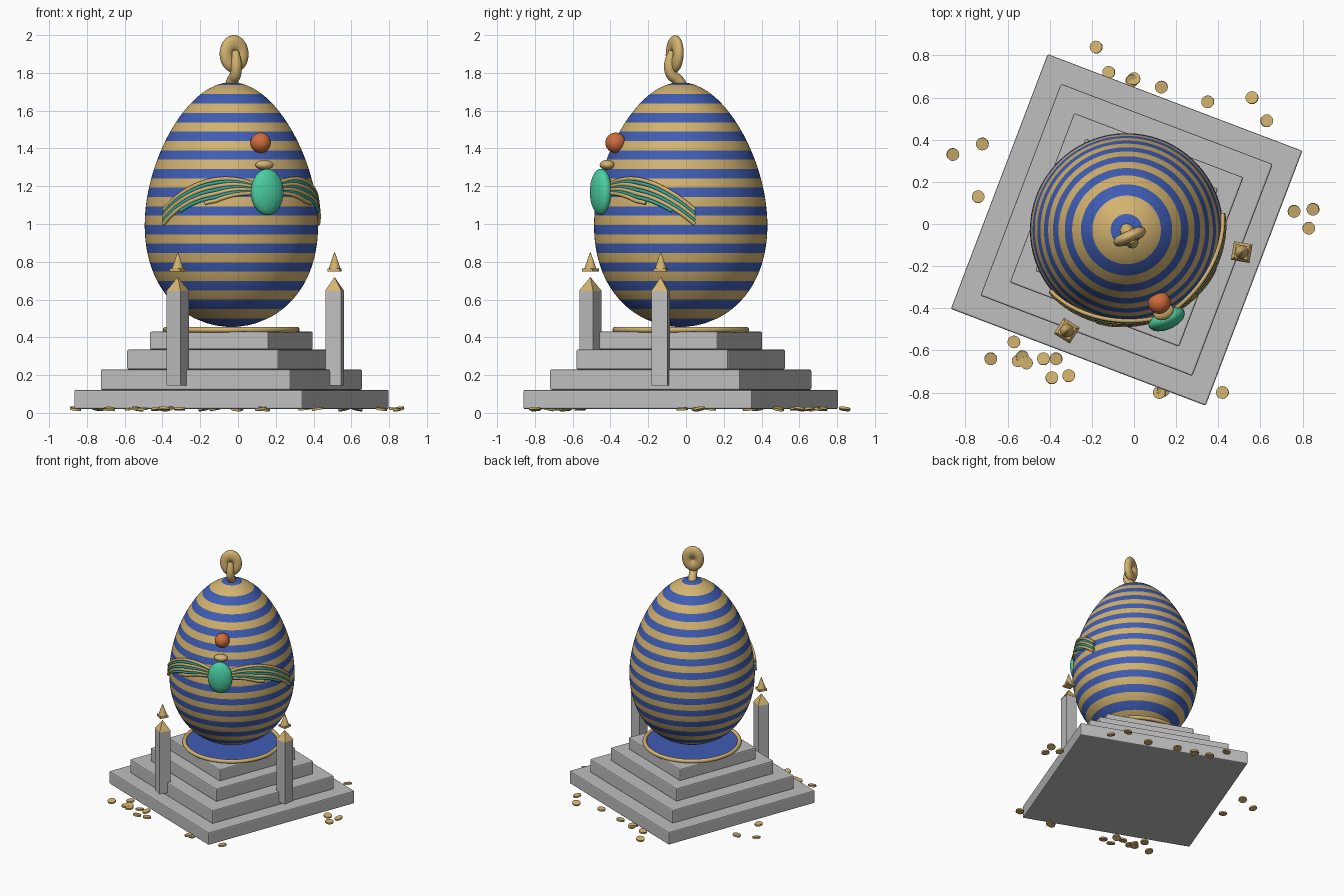
import bpy, bmesh, math, random
from mathutils import Matrix, Vector

random.seed(4)
if "Cube" in bpy.data.objects:
    bpy.data.objects.remove(bpy.data.objects["Cube"])

# The monument is modelled facing -y, then turned and placed by this frame
FRAME = Matrix.Translation((-0.035, -0.028, 0)) @ Matrix.Rotation(math.radians(24.2), 4, 'Z')


def material(name, rgb):
    m = bpy.data.materials.new(name)
    m.use_nodes = True
    m.diffuse_color = (*rgb, 1)
    m.node_tree.nodes["Principled BSDF"].inputs["Base Color"].default_value = (*rgb, 1)
    return m


GOLD = material("gold", (0.65, 0.45, 0.16))
BLUE = material("royal_blue", (0.05, 0.11, 0.46))
STONE = material("grey_stone", (0.52, 0.52, 0.52))
GREEN = material("scarab_green", (0.07, 0.62, 0.36))
TEAL = material("feather_teal", (0.03, 0.40, 0.35))
ORANGE = material("sun_orange", (0.62, 0.15, 0.045))


def finish(name, mat, scale=(1, 1, 1), turn=(0, 0, 0), smooth=True, framed=True):
    """Name, colour, shape and place the object just added."""
    ob = bpy.context.object
    ob.name = name
    ob.scale = scale
    ob.rotation_euler = turn
    ob.data.materials.append(mat)
    if smooth:
        bpy.ops.object.shade_smooth_by_angle(angle=math.radians(40))
    bpy.context.view_layer.update()
    if framed:
        ob.matrix_world = FRAME @ ob.matrix_world
    return ob


def ball(name, mat, centre, radii):
    bpy.ops.mesh.primitive_uv_sphere_add(segments=32, ring_count=16, radius=1, location=centre)
    return finish(name, mat, radii)


def cone(name, mat, centre, r1, r2, depth, sides, **kw):
    bpy.ops.mesh.primitive_cone_add(vertices=sides, radius1=r1, radius2=r2, depth=depth, location=centre)
    return finish(name, mat, **kw)


def torus(name, mat, centre, major, minor, **kw):
    bpy.ops.mesh.primitive_torus_add(major_segments=64, minor_segments=16, location=centre,
                                     major_radius=major, minor_radius=minor)
    return finish(name, mat, **kw)


def tube(name, mat, points, radius, radii=None, kind='POLY'):
    cu = bpy.data.curves.new(name, 'CURVE')
    cu.dimensions = '3D'
    cu.bevel_depth = radius
    cu.bevel_resolution = 3
    cu.use_fill_caps = True
    sp = cu.splines.new(kind)
    sp.points.add(len(points) - 1)
    for i, p in enumerate(points):
        sp.points[i].co = (*p, 1)
        sp.points[i].radius = radii[i] if radii else 1
    if kind == 'NURBS':
        sp.use_endpoint_u = True
        sp.order_u = 3
    sp.use_smooth = True
    cu.materials.append(mat)
    ob = bpy.data.objects.new(name, cu)
    bpy.context.collection.objects.link(ob)
    ob.matrix_world = FRAME


# Stepped stone base, one corner to the front
LEVELS = [0.02, 0.122, 0.23, 0.335, 0.43]
for i, size in enumerate([1.294, 1.076, 0.86, 0.672]):
    low, high = LEVELS[i], LEVELS[i + 1]
    bpy.ops.mesh.primitive_cube_add(size=1, location=(0, 0, (low + high) / 2))
    step = finish(f"base_step_{i + 1}", STONE, (size, size, high - low),
                  (0, 0, math.radians(45)), smooth=False)
    bpy.ops.object.transform_apply(location=False, rotation=False, scale=True)
    bev = step.modifiers.new("soft_edges", 'BEVEL')
    bev.width = 0.008
    bev.segments = 2

# Blue dish with a gold rim
cone("dish", BLUE, (0, 0, 0.435), 0.35, 0.35, 0.012, 64)
torus("dish_rim", GOLD, (0, 0, 0.44), 0.347, 0.015)

# Egg: a tapered lathe with a ring at each stripe edge
BOTTOM, TOP, BAND, FIRST = 0.455, 1.75, 0.04945, 1.687
MID, HALF = (BOTTOM + TOP) / 2, (TOP - BOTTOM) / 2


def egg_radius(z):
    c = max(-1, min(1, (z - MID) / HALF))
    return 0.452 * math.sqrt(1 - c * c) * (1 - 0.18 * c)


def build_egg(segments=96):
    edges = [FIRST - BAND * k for k in range(-1, 25)]
    heights = [TOP - 0.001, TOP - 0.006]
    for a, b in zip(edges, edges[1:]):
        heights += [a, (a * 2 + b) / 3, (a + b * 2) / 3]
    heights += [z for z in (edges[-1], BOTTOM + 0.02, BOTTOM + 0.008, BOTTOM + 0.001) if z < heights[-1]]
    bm = bmesh.new()
    rings = []
    for z in heights:
        r = egg_radius(z)
        rings.append([bm.verts.new((r * math.cos(2 * math.pi * s / segments),
                                    r * math.sin(2 * math.pi * s / segments), z))
                      for s in range(segments)])
    for a, b in zip(rings, rings[1:]):
        for s in range(segments):
            t = (s + 1) % segments
            bm.faces.new((a[s], b[s], b[t], a[t]))
    bm.faces.new(rings[0])
    bm.faces.new(rings[-1][::-1])
    for f in bm.faces:
        f.smooth = True
        z = f.calc_center_median().z
        f.material_index = math.floor((FIRST - z) / BAND) % 2
    me = bpy.data.meshes.new("striped_egg")
    bm.to_mesh(me)
    bm.free()
    me.materials.append(BLUE)
    me.materials.append(GOLD)
    ob = bpy.data.objects.new("striped_egg", me)
    bpy.context.collection.objects.link(ob)
    ob.matrix_world = FRAME


build_egg()

# Cobra finial: flattened hood ring and curved neck
torus("cobra_hood", GOLD, (0, -0.035, 1.9), 0.046, 0.036,
      scale=(1, 1.22, 0.75), turn=(math.radians(88), 0, 0))
tube("cobra_neck", GOLD, [(0, 0, 1.73), (0, -0.015, 1.765), (0, -0.06, 1.79),
                          (0, -0.068, 1.86), (0, -0.05, 1.915)],
     0.03, [1.2, 1, 1, 1, 0.6], 'NURBS')

# Scarab with head and sun disc
ball("scarab_body", GREEN, (0, -0.463, 1.17), (0.092, 0.05, 0.122))
ball("scarab_head", GOLD, (0, -0.428, 1.313), (0.05, 0.036, 0.026))
ball("sun_ball", ORANGE, (0, -0.378, 1.43), (0.054, 0.054, 0.054))

# Wings: feather tubes that hug the egg, lower feathers shorter
ENDS = [75, 75, 75, 75, 75, 60, 42]
for side, label in ((1, "left"), (-1, "right")):
    for i, end in enumerate(ENDS):
        path = []
        for k in range(25):
            phi = 8 + (end - 8) * k / 24
            u = (phi - 8) / 67
            z = (1 - u) ** 2 * 1.21 + 2 * u * (1 - u) * 1.31 + u * u * 1.075
            z -= i * (0.008 + 0.011 * min(1, u * 2.5))
            r = egg_radius(z) + 0.006
            a = math.radians(phi)
            path.append((side * r * math.sin(a), -r * math.cos(a), z))
        tube(f"{label}_feather_{i + 1}", TEAL if i % 2 else GOLD, path, 0.009 if i % 2 else 0.011)

# Obelisks with gold caps and floating finials
for side, label in ((1, "left"), (-1, "right")):
    x, y = side * 0.455, -0.32
    spin = (0, 0, math.radians(45 - side * 34))
    cone(f"{label}_obelisk", STONE, (x, y, 0.395), 0.06, 0.06, 0.5, 4, turn=spin, smooth=False)
    cone(f"{label}_obelisk_cap", GOLD, (x, y, 0.682), 0.063, 0, 0.075, 4, turn=spin, smooth=False)
    cone(f"{label}_finial_foot", GOLD, (x, y, 0.756), 0.046, 0.046, 0.015, 4, turn=spin, smooth=False)
    cone(f"{label}_finial_spike", GOLD, (x, y, 0.806), 0.032, 0.002, 0.088, 16)

# Scattered coins
COINS = [(-.18, .84), (-.12, .72), (0, .69), (-.01, .68), (.13, .65), (.35, .58), (.56, .6), (.63, .49),
         (-.86, .33), (-.72, .38), (-.74, .13), (.76, .06), (.85, .07), (.83, -.02), (.42, -.8),
         (.12, -.8), (.14, -.79), (-.57, -.56), (-.68, -.64), (-.53, -.63), (-.55, -.65),
         (-.51, -.66), (-.43, -.64), (-.37, -.64), (-.39, -.73), (-.31, -.72)]
for i, (x, y) in enumerate(COINS):
    tilt = [math.radians(random.uniform(-14, 14)) for _ in range(2)]
    cone(f"coin_{i + 1}", GOLD, (x, y, 0.021), 0.03, 0.03, 0.012, 20, turn=(*tilt, 0), framed=False)
